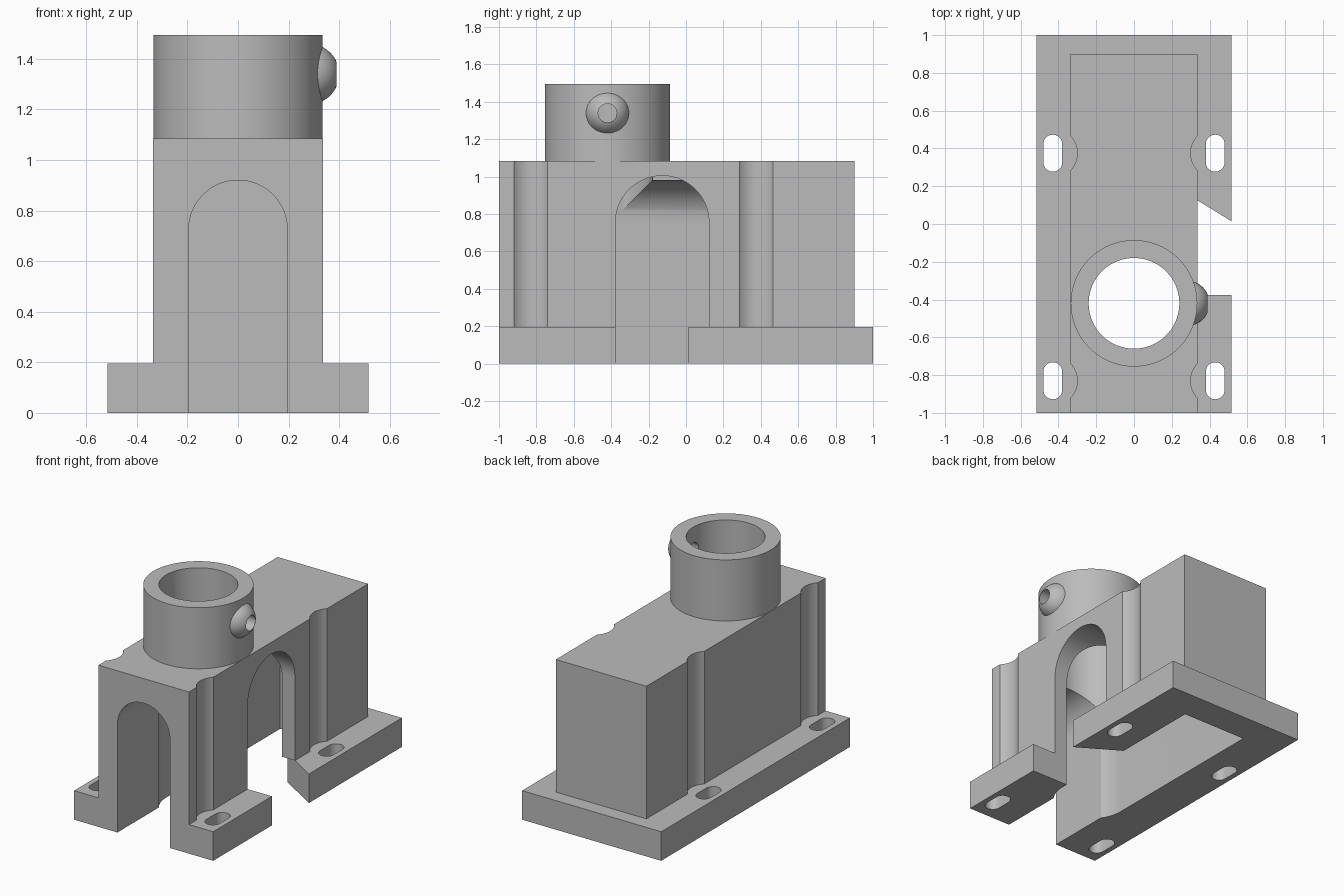
import bpy, math
from mathutils import Matrix, Vector

if "Cube" in bpy.data.objects:
    bpy.data.objects.remove(bpy.data.objects["Cube"])

grey = bpy.data.materials.new("light_grey")
grey.use_nodes = True
colour = (0.5, 0.5, 0.5, 1)
grey.diffuse_color = colour
grey.node_tree.nodes["Principled BSDF"].inputs["Base Color"].default_value = colour


def prism(name, outline, low, high, axis="Z"):
    """Extrude a closed 2D outline along an axis."""
    place = {"X": lambda p, t: (t, p[0], p[1]),
             "Y": lambda p, t: (p[0], t, p[1]),
             "Z": lambda p, t: (p[0], p[1], t)}[axis]
    n = len(outline)
    verts = [place(p, t) for t in (low, high) for p in outline]
    faces = [list(reversed(range(n))), list(range(n, 2 * n))]
    faces += [(i, (i + 1) % n, n + (i + 1) % n, n + i) for i in range(n)]
    if axis == "Y":
        faces = [list(reversed(f)) for f in faces]
    mesh = bpy.data.meshes.new(name)
    mesh.from_pydata(verts, [], faces)
    mesh.materials.append(grey)
    ob = bpy.data.objects.new(name, mesh)
    bpy.context.collection.objects.link(ob)
    return ob


def arc(cx, cy, r, start, end, steps):
    angles = [math.radians(start + (end - start) * i / steps) for i in range(steps + 1)]
    return [(cx + r * math.cos(a), cy + r * math.sin(a)) for a in angles]


def circle(cx, cy, r, steps=96):
    return arc(cx, cy, r, 0, 360, steps)[:-1]


def rect(x0, x1, y0, y1):
    return [(x0, y0), (x1, y0), (x1, y1), (x0, y1)]


def arch(c, r, top):
    return [(c - r, -0.1), (c + r, -0.1)] + arc(c, top - r, r, 0, 180, 48)


def combine(base, tool, operation):
    bpy.context.view_layer.objects.active = base
    mod = base.modifiers.new("join", "BOOLEAN")
    mod.operation, mod.solver, mod.object = operation, "EXACT", tool
    bpy.ops.object.modifier_apply(modifier=mod.name)
    bpy.data.objects.remove(tool)


BORE_Y, BORE_R, BOSS_Z = -0.42, 0.24, 1.34

# Base plate, tall block and collar
body = prism("bearing_housing", rect(-0.516, 0.516, -1, 1), 0, 0.195)
combine(body, prism("block", rect(-0.336, 0.336, -1, 0.9), 0, 1.085), "UNION")
combine(body, prism("collar", circle(0, BORE_Y, 0.335), 1.03, 1.495), "UNION")

# Domed boss on the collar
bpy.ops.mesh.primitive_uv_sphere_add(segments=48, ring_count=24, radius=0.12,
                                     location=(0.28, BORE_Y, BOSS_Z))
boss = bpy.context.object
boss.data.materials.append(grey)
combine(body, boss, "UNION")

# Vaulted cavity, bore, front arch, side arch and boss hole
cutters = [
    prism("cavity", arch(0, BORE_R, 0.98), BORE_Y, 0.79, "Y"),
    prism("bore", circle(0, BORE_Y, BORE_R), -0.1, 1.6),
    prism("front_arch", arch(0, 0.195, 0.92), -1.1, BORE_Y, "Y"),
    prism("side_arch", arch(-0.127, 0.25, 1.005), 0, 0.345, "X"),
    prism("boss_hole", circle(BORE_Y, BOSS_Z, 0.05, 32), 0.1, 0.6, "X"),
    # Slanted notch through the plate
    prism("notch", [(0.1, -0.377), (0.6, -0.377), (0.6, -0.037), (0.1, 0.27)], -0.1, 0.196),
]

# Bolt slots and the clearance grooves above them, on both sides
for side in (-1, 1):
    for y in (-0.83, 0.375):
        x = 0.43 * side
        slot = arc(x, y + 0.048, 0.05, 0, 180, 16) + arc(x, y - 0.048, 0.05, 180, 360, 16)
        cutters.append(prism("bolt_slot", slot, -0.1, 0.3))
        cutters.append(prism("groove", circle(x, y, 0.13, 64), 0.195, 1.2))

for cutter in cutters:
    combine(body, cutter, "DIFFERENCE")

# Smooth curves, sharp edges
bpy.ops.object.select_all(action="DESELECT")
body.select_set(True)
bpy.context.view_layer.objects.active = body
bpy.ops.object.shade_smooth_by_angle(angle=math.radians(25))
